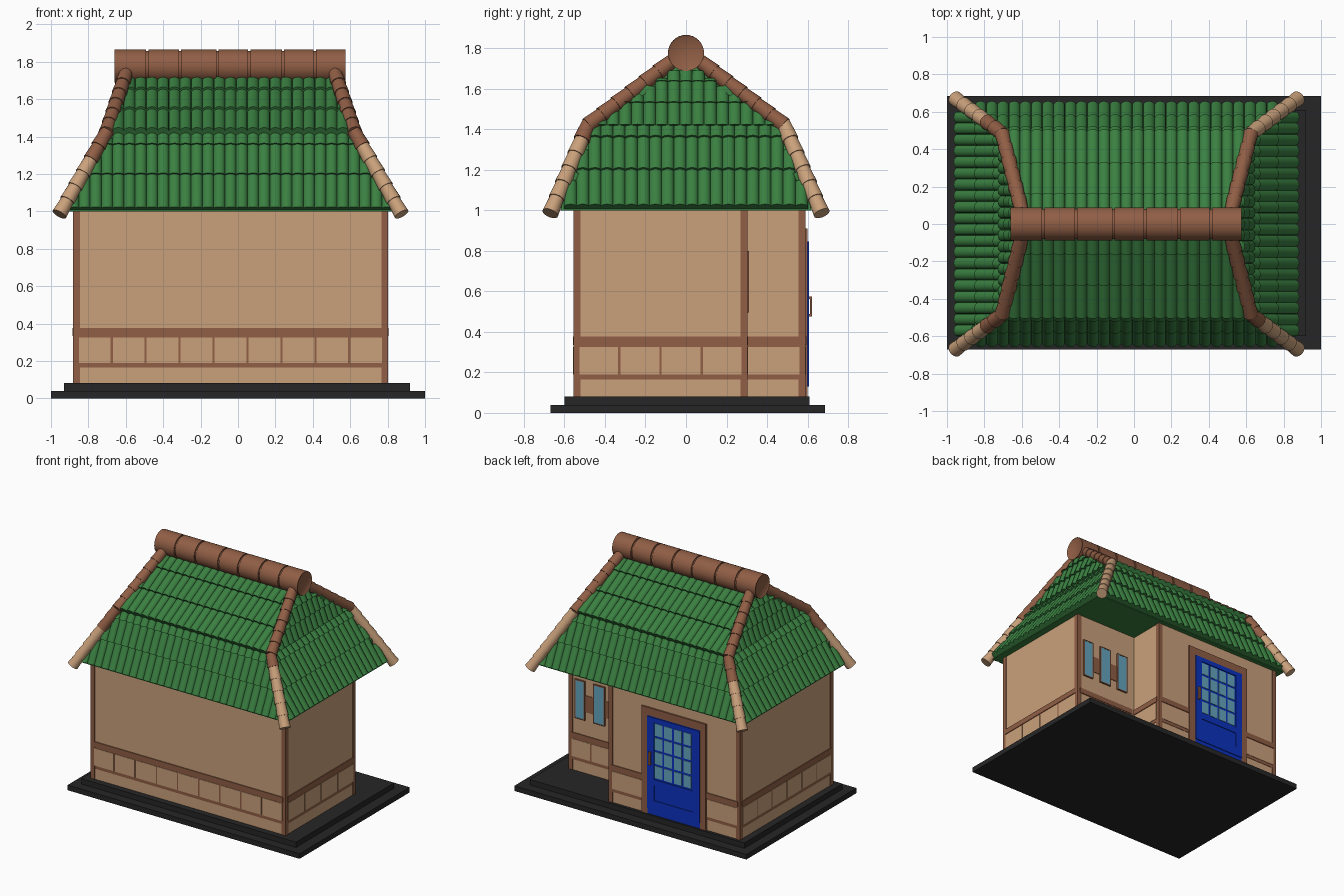
import bpy, bmesh, math
from mathutils import Vector, Matrix

if "Cube" in bpy.data.objects:
    bpy.data.objects.remove(bpy.data.objects["Cube"])


def material(name, r, g, b):
    m = bpy.data.materials.new(name)
    lin = lambda c: (c / 255 / 12.92) if c < 11 else ((c / 255 + 0.055) / 1.055) ** 2.4
    m.diffuse_color = (lin(r), lin(g), lin(b), 1)
    m.use_nodes = True
    m.node_tree.nodes["Principled BSDF"].inputs["Base Color"].default_value = m.diffuse_color
    return m


TAN = material("tan plaster", 202, 161, 123)
BROWN = material("brown timber", 144, 94, 69)
GREEN = material("green tile", 58, 128, 65)
BLACK = material("black stone", 38, 38, 38)
BLUE = material("blue door", 12, 50, 190)
GLASS = material("pale blue glass", 100, 165, 190)


def finish(name, bm, mats, smooth=False):
    me = bpy.data.meshes.new(name)
    bmesh.ops.recalc_face_normals(bm, faces=bm.faces)
    bm.to_mesh(me)
    bm.free()
    for m in mats:
        me.materials.append(m)
    if smooth:
        for p in me.polygons:
            p.use_smooth = True
        me.set_sharp_from_angle(angle=math.radians(40))
    ob = bpy.data.objects.new(name, me)
    bpy.context.collection.objects.link(ob)
    return ob


def add_box(bm, a, b):
    a, b = Vector(a), Vector(b)
    size = [abs(b[i] - a[i]) for i in range(3)]
    bmesh.ops.create_cube(bm, size=1, matrix=Matrix.Translation((a + b) / 2) @ Matrix.Diagonal((*size, 1)))


def boxes(name, pairs, mat):
    bm = bmesh.new()
    for a, b in pairs:
        add_box(bm, a, b)
    return finish(name, bm, [mat])


def add_rod(bm, p0, p1, r0, r1, idx=0, sides=20):
    p0, p1 = Vector(p0), Vector(p1)
    d = p1 - p0
    mat = Matrix.Translation((p0 + p1) / 2) @ d.to_track_quat('Z', 'Y').to_matrix().to_4x4()
    res = bmesh.ops.create_cone(bm, cap_ends=True, segments=sides, radius1=r0, radius2=r1,
                                depth=d.length, matrix=mat)
    for f in {f for v in res["verts"] for f in v.link_faces}:
        f.material_index = idx


# stepped stone base
boxes("base_lower", [((-1, -.67, 0), (1, .685, .04))], BLACK)
boxes("base_upper", [((-.93, -.6, .04), (.92, .61, .082))], BLACK)

# L-shaped plaster walls
plan = [(-.877, -.552), (.797, -.552), (.797, .3), (.25, .3), (.25, .587), (-.877, .587)]
bm = bmesh.new()
face = bm.faces.new([bm.verts.new((x, y, .08)) for x, y in plan])
top = bmesh.ops.extrude_face_region(bm, geom=[face])
bmesh.ops.translate(bm, vec=(0, 0, .93), verts=[g for g in top["geom"] if isinstance(g, bmesh.types.BMVert)])
finish("walls", bm, [TAN])

# corner posts (all outward corners)
posts = []
for (x, y), (ix, iy) in zip(plan, [(1, 1), (-1, 1), (-1, -1), None, (-1, -1), (1, -1)][:3] + [(0, 0)]
                            + [(-1, -1), (1, -1)]):
    if ix:
        posts.append(((x - ix * .004, y - iy * .004, .08), (x + ix * .031, y + iy * .031, 1.005)))
boxes("corner_posts", posts, BROWN)

# timber rails with plaster panels around every wall
rails, panels = [], []


def strip(out, p, d, n, s0, s1, z0, z1, depth):
    a, b = p + d * s0 - n * .01, p + d * s1 + n * depth
    out.append(((a.x, a.y, z0), (b.x, b.y, z1)))


for i in range(6):
    p, q = Vector(plan[i]), Vector(plan[(i + 1) % 6])
    L, d = (q - p).length, (q - p).normalized()
    n = Vector((d.y, -d.x))
    spans = [(.29, .02), (1.11, .84)] if i == 4 else [(L - .02, .02 if i != 3 else 0)]
    for s1, s0 in spans:
        strip(rails, p, d, n, s0, s1, .335, .376, .007)
        strip(rails, p, d, n, s0, s1, .165, .336, .003)
        k = max(1, round((s1 - s0) / .185))
        w = (s1 - s0) / k
        for j in range(k):
            strip(panels, p, d, n, s0 + j * w + .006, s0 + (j + 1) * w - .006, .19, .326, .006)
boxes("timber_rails", rails, BROWN)
boxes("wall_panels", panels, TAN)

# windows in the recessed wall
wins = [(.66, .74), (.49, .58), (.33, .415)]
boxes("window_glass", [((a, .29, .5), (b, .31, .795)) for a, b in wins], GLASS)
boxes("window_timber", [((.34, .29, .56), (.72, .304, .69))]
      + [((x - .004, .29, .495), (x + .004, .312, .8)) for w in wins for x in w]
      + [((a, .29, z - .004), (b, .312, z + .004)) for a, b in wins for z in (.499, .796)], BROWN)

# door frame, door, panes and handle
boxes("door_frame", [((-.09, .57, .08), (-.035, .6, .91)), ((-.59, .57, .08), (-.54, .6, .91)),
                     ((-.59, .57, .85), (-.035, .6, .91))], BROWN)
boxes("door", [((-.54, .57, .085), (-.09, .6, .85))], BLUE)
gx, gz = [-.475 + .083 * i for i in range(5)], [.37 + .11 * i for i in range(5)]
boxes("door_panes", [((gx[i] + .008, .59, gz[j] + .008), (gx[i + 1] - .008, .603, gz[j + 1] - .008))
                     for i in range(4) for j in range(4)], GLASS)
boxes("door_rails", [((-.54, .59, .13), (-.48, .606, .845)), ((-.15, .59, .13), (-.09, .606, .845)),
                     ((-.48, .59, .81), (-.15, .606, .845)), ((-.48, .59, .32), (-.15, .606, .365)),
                     ((-.48, .59, .13), (-.15, .606, .2))], BLUE)
boxes("door_handle", [((-.125, .6, .475), (-.108, .622, .487)), ((-.125, .6, .563), (-.108, .622, .575)),
                      ((-.125, .612, .475), (-.108, .622, .575))], BROWN)

# solid roof body
CX = -.04
bm = bmesh.new()
rings = []
for hx, hy, z in [(.89, .62, 1.0), (.64, .46, 1.41), (.57, .005, 1.715)]:
    rings.append([bm.verts.new((CX + sx * hx, sy * hy, z)) for sx, sy in [(-1, -1), (1, -1), (1, 1), (-1, 1)]])
for lo, hi in zip(rings, rings[1:]):
    for i in range(4):
        j = (i + 1) % 4
        bm.faces.new([lo[i], lo[j], hi[j], hi[i]])
bm.faces.new(rings[0])
bm.faces.new(rings[-1])
finish("roof_body", bm, [GREEN])


# barrel tiles laid in columns, clipped at the hips
def tile_panel(bm, base, top, along, hw0, hw1, rows, pitch=.06, r=.032, seg=6):
    base, top, along = Vector(base), Vector(top), Vector(along)
    slope = top - base
    n = along.cross(slope).normalized()
    if n.z < 0:
        n = -n
    count = int(2 * hw0 / pitch)
    for i in range(count):
        s = (i - (count - 1) / 2) * pitch
        tmax = 1 if abs(s) <= hw1 else (hw0 - abs(s)) / (hw0 - hw1)
        for t0, t1 in zip(rows, rows[1:]):
            if t0 >= tmax:
                break
            ends = []
            for t, lift in ((t0, .013), (min(t1 + .04, tmax), -.003)):
                c = base + slope * t + along * s + n * lift
                arc = [math.pi * k / seg for k in range(seg + 1)]
                pts = [c + along * math.cos(a) * r + n * math.sin(a) * r * .85 for a in arc]
                pts += [c - along * r - n * .02, c + along * r - n * .02]
                ends.append([bm.verts.new(p) for p in pts])
            lo, hi = ends
            m = len(lo)
            for k in range(m):
                bm.faces.new([lo[k], lo[(k + 1) % m], hi[(k + 1) % m], hi[k]])
            bm.faces.new(lo)
            bm.faces.new(hi)


low_rows, high_rows = [0, .44, .83, 1], [0, .36, .7, 1]
for s, side in ((-1, "a"), (1, "b")):
    bm = bmesh.new()
    tile_panel(bm, (CX, s * .62, 1.01), (CX, s * .46, 1.42), (1, 0, 0), .89, .64, low_rows)
    tile_panel(bm, (CX, s * .485, 1.415), (CX, 0, 1.725), (1, 0, 0), .65, .57, high_rows)
    finish("long_roof_tiles_" + side, bm, [GREEN], True)
    bm = bmesh.new()
    tile_panel(bm, (CX + s * .89, 0, 1.01), (CX + s * .64, 0, 1.42), (0, 1, 0), .62, .46, low_rows)
    tile_panel(bm, (CX + s * .65, 0, 1.415), (CX + s * .57, 0, 1.725), (0, 1, 0), .475, 0, high_rows)
    finish("end_roof_tiles_" + side, bm, [GREEN], True)

# segmented hip poles, light at the foot and brown above
for sx, sy, split in [(-1, -1, 1.28), (-1, 1, 1.26), (1, -1, 1.33), (1, 1, 1.4)]:
    pts = [Vector((CX + sx * x, sy * y, z)) for x, y, z in [(.915, .67, .985), (.665, .485, 1.42), (.56, .07, 1.735)]]
    bm = bmesh.new()
    for a, b in zip(pts, pts[1:]):
        for i in range(6):
            p, q = a.lerp(b, i / 6), a.lerp(b, (i + 1.12) / 6)
            add_rod(bm, p, q, .041, .035, 0 if (p.z + q.z) / 2 < split else 1)
    finish("hip_pole", bm, [TAN, BROWN], True)

# ridge pole with grooves and rimmed ends
bm = bmesh.new()
cuts = [-.66, -.485, -.31, -.11, .06, .24, .41, .575]
for a, b in zip(cuts, cuts[1:]):
    add_rod(bm, (a + (.006 if a > -.6 else 0), 0, 1.777), (b - (.006 if b < .5 else 0), 0, 1.777), .089, .089, sides=32)
add_rod(bm, (-.64, 0, 1.777), (.55, 0, 1.777), .08, .08, sides=32)
caps = [f for f in bm.faces if len(f.verts) > 4 and (f.calc_center_median().x < -.655 or f.calc_center_median().x > .57)]
bmesh.ops.inset_individual(bm, faces=caps, thickness=.01, depth=-.008)
finish("ridge_pole", bm, [BROWN], True)
